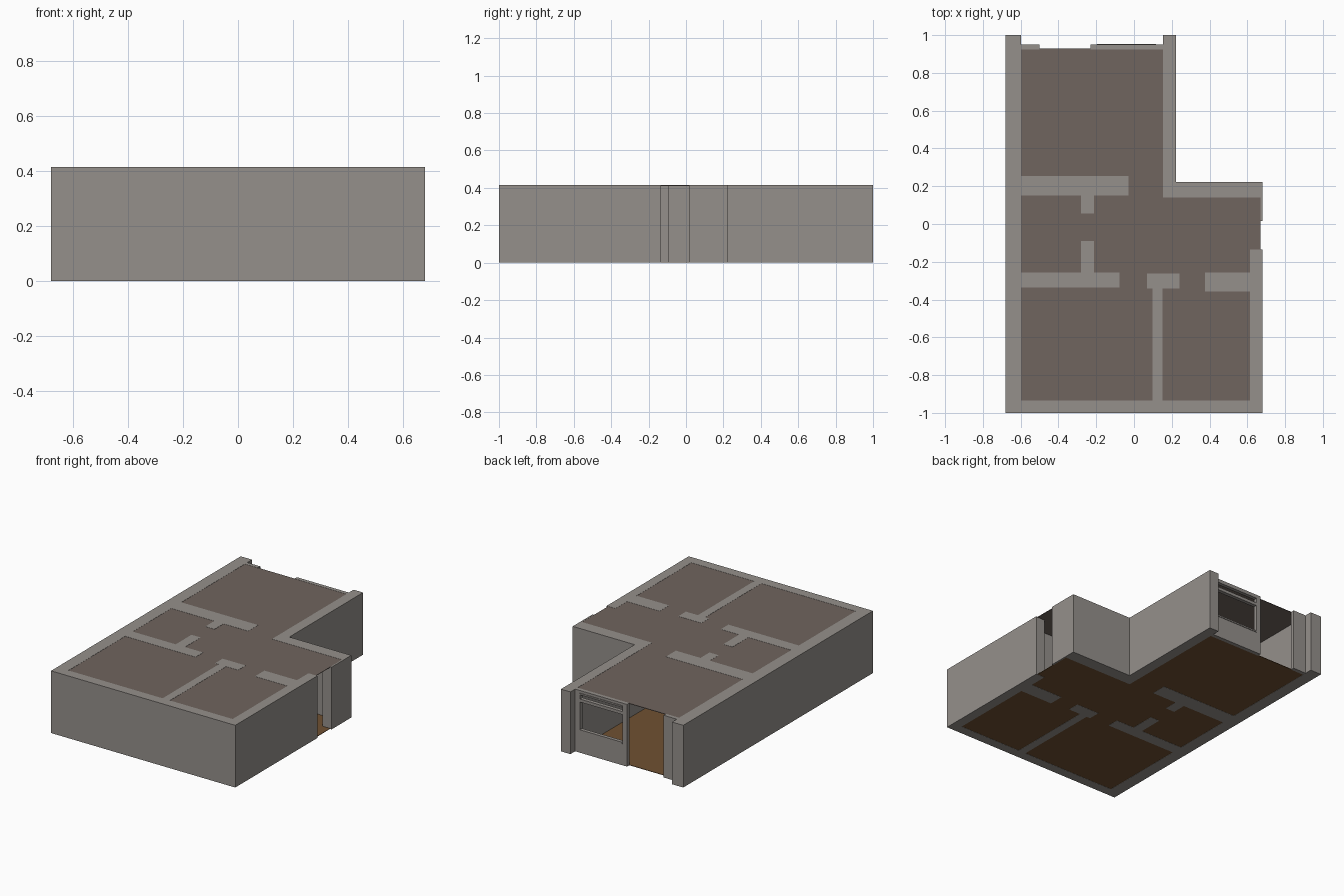
import bpy, bmesh

if "Cube" in bpy.data.objects:
    bpy.data.objects.remove(bpy.data.objects["Cube"])

H = 0.415  # wall height


def material(name, rgb):
    m = bpy.data.materials.new(name)
    m.diffuse_color = (*rgb, 1.0)
    m.use_nodes = True
    m.node_tree.nodes["Principled BSDF"].inputs["Base Color"].default_value = m.diffuse_color
    return m


WALL = material("warm grey plaster", (0.30, 0.28, 0.26))
CEIL = material("taupe ceiling", (0.16, 0.128, 0.112))
FLOOR = material("brown floor", (0.16, 0.082, 0.032))


def prism(name, outline, z0, z1, mat):
    """Extrude a plan outline from z0 to z1."""
    bm = bmesh.new()
    face = bm.faces.new([bm.verts.new((x, y, z0)) for x, y in outline])
    ext = bmesh.ops.extrude_face_region(bm, geom=[face])
    for v in ext["geom"]:
        if isinstance(v, bmesh.types.BMVert):
            v.co.z = z1
    bmesh.ops.recalc_face_normals(bm, faces=bm.faces)
    me = bpy.data.meshes.new(name)
    bm.to_mesh(me)
    bm.free()
    me.materials.append(mat)
    ob = bpy.data.objects.new(name, me)
    bpy.context.collection.objects.link(ob)
    return ob


def wall(name, x0, x1, y0, y1, z0=0.0, z1=H):
    return prism(name, [(x0, y0), (x1, y0), (x1, y1), (x0, y1)], z0, z1, WALL)


# Outer shell: left, front and right walls as one U-shaped piece
prism("outer_wall", [(-0.68, 1.0), (-0.68, -1.0), (0.68, -1.0), (0.68, -0.135),
                     (0.615, -0.135), (0.615, -0.935), (-0.597, -0.935),
                     (-0.597, 1.0)], 0, H, WALL)

# Re-entrant corner wall, beside the side doorway
prism("corner_wall", [(0.153, 1.0), (0.153, 0.14), (0.67, 0.14), (0.67, 0.015),
                      (0.68, 0.015), (0.68, 0.223), (0.223, 0.223),
                      (0.223, 1.0)], 0, H, WALL)
wall("doorway_jamb", 0.615, 0.67, 0.015, 0.14, 0.004, 0.411)

# Interior partitions
wall("living_partition", -0.597, -0.03, 0.15, 0.255)
wall("hall_stub_back", -0.28, -0.212, 0.055, 0.15)
wall("hall_stub_front", -0.28, -0.212, -0.257, -0.09)
wall("bedroom_partition", -0.597, -0.077, -0.337, -0.257)
wall("divider_head", 0.07, 0.24, -0.342, -0.262)
wall("room_divider", 0.098, 0.152, -0.935, -0.342)
wall("right_partition", 0.375, 0.615, -0.357, -0.257)

# Balcony side: door jamb and window panel with transom
wall("balcony_jamb", -0.597, -0.5, 0.925, 0.95)
WY = (0.925, 0.95)
wall("window_sill", -0.23, 0.153, *WY, 0, 0.145)
wall("window_head", -0.23, 0.153, *WY, 0.398, H)
for name, x0, x1 in (("window_post_left", -0.23, -0.197),
                     ("window_post_right", 0.117, 0.153)):
    wall(name, x0, x1, *WY, 0.145, 0.398)
wall("window_transom", -0.197, 0.117, *WY, 0.338, 0.358)
# Slim inner frame, slightly proud of the panel
for z in (0.145, 0.388):
    wall("window_rail", -0.197, 0.117, 0.93, 0.954, z, z + 0.01)

# Floor and ceiling slabs, nearly flush with wall bottoms and tops
plan = [(-0.597, -0.935), (0.615, -0.935), (0.615, -0.135), (0.67, -0.135),
        (0.67, 0.14), (0.153, 0.14), (0.153, 0.928), (-0.597, 0.928)]
prism("floor", plan, 0.001, 0.004, FLOOR)
prism("ceiling", plan, 0.411, 0.414, CEIL)
